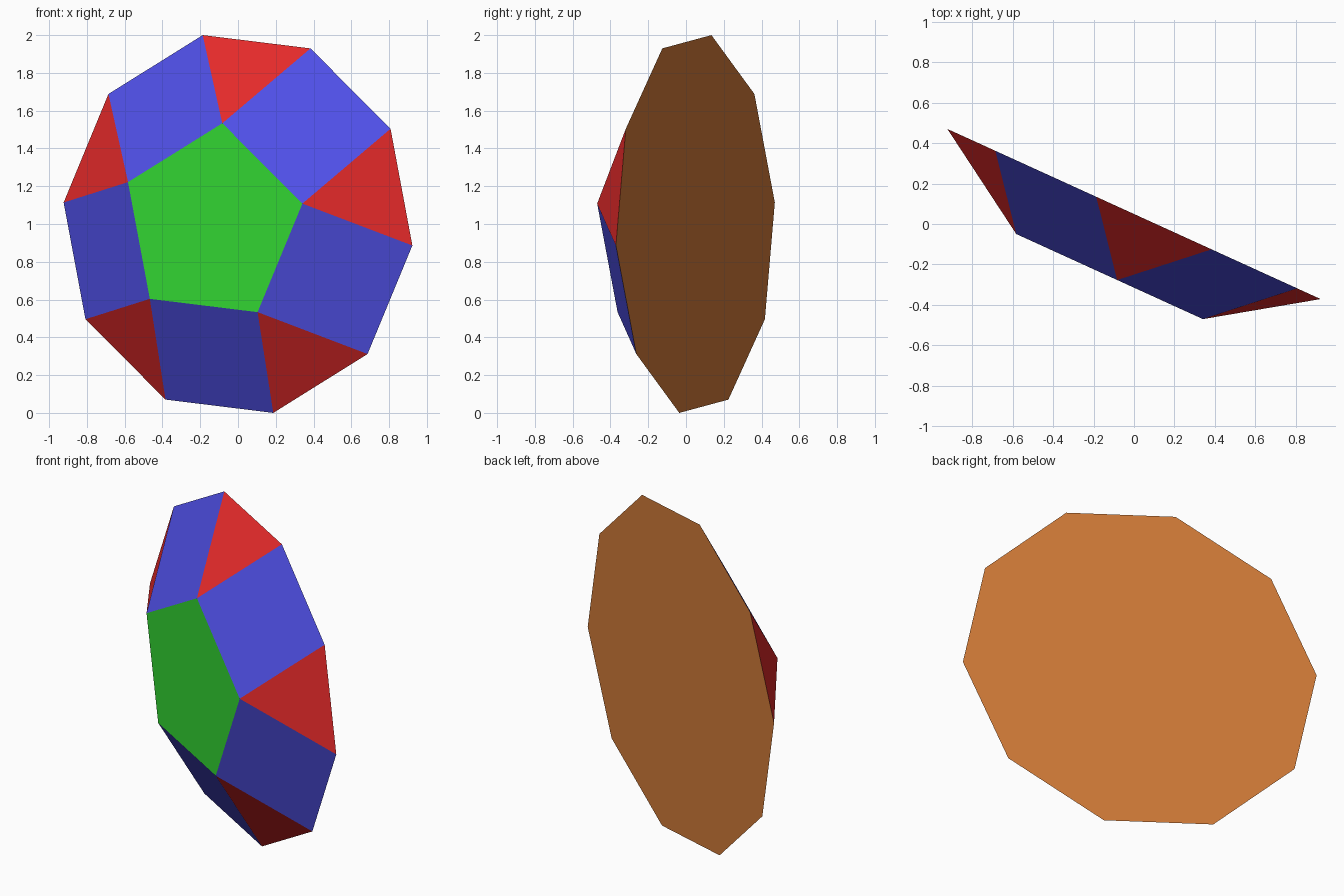
import bpy, bmesh
from math import sin, cos, radians, sqrt
from mathutils import Matrix, Vector

cube = bpy.data.objects.get("Cube")
if cube:
    bpy.data.objects.remove(cube)


def material(name, rgb):
    # sRGB bytes converted to linear
    lin = [((c / 255 + 0.055) / 1.055) ** 2.4 for c in rgb]
    mat = bpy.data.materials.new(name)
    mat.use_nodes = True
    mat.diffuse_color = (*lin, 1)
    mat.node_tree.nodes["Principled BSDF"].inputs["Base Color"].default_value = (*lin, 1)
    return mat


GREEN, BLUE, RED, BROWN = range(4)
materials = [material("green", (51, 214, 51)), material("blue", (80, 80, 232)),
             material("red", (230, 42, 42)), material("orange_brown", (212, 124, 57))]

# Pentagonal cupola with equal edges
BASE_R = 1.0208
EDGE = BASE_R * (sqrt(5) - 1) / 2
TOP_R = EDGE / (2 * sin(radians(36)))
HEIGHT = EDGE * sqrt((5 - sqrt(5)) / 10)
START = 101.6

bm = bmesh.new()


def ring(count, radius, start, height):
    angles = [radians(start - i * 360 / count) for i in range(count)]
    return [bm.verts.new((radius * cos(a), radius * sin(a), height)) for a in angles]


base = ring(10, BASE_R, START, 0)
top = ring(5, TOP_R, START - 18, HEIGHT)


def face(verts, colour):
    bm.faces.new(verts).material_index = colour


face(top, GREEN)
face(base, BROWN)
for i in range(5):
    a, b, c = (base[(2 * i + k) % 10] for k in range(3))
    face((a, b, top[i]), RED)
    face((b, c, top[(i + 1) % 5], top[i]), BLUE)
bmesh.ops.recalc_face_normals(bm, faces=bm.faces)

# Stand the solid on edge, with the pentagon facing front and turned to the side
yaw = radians(-24.5)
across = Vector((cos(yaw), sin(yaw), 0))
up = Vector((0, 0, 1))
frame = Matrix((across, up, across.cross(up))).transposed().to_4x4()
bm.transform(Matrix.Translation((0, 0.0495, 1)) @ frame)

mesh = bpy.data.meshes.new("cupola")
bm.to_mesh(mesh)
bm.free()
for mat in materials:
    mesh.materials.append(mat)
bpy.context.collection.objects.link(bpy.data.objects.new("cupola", mesh))
